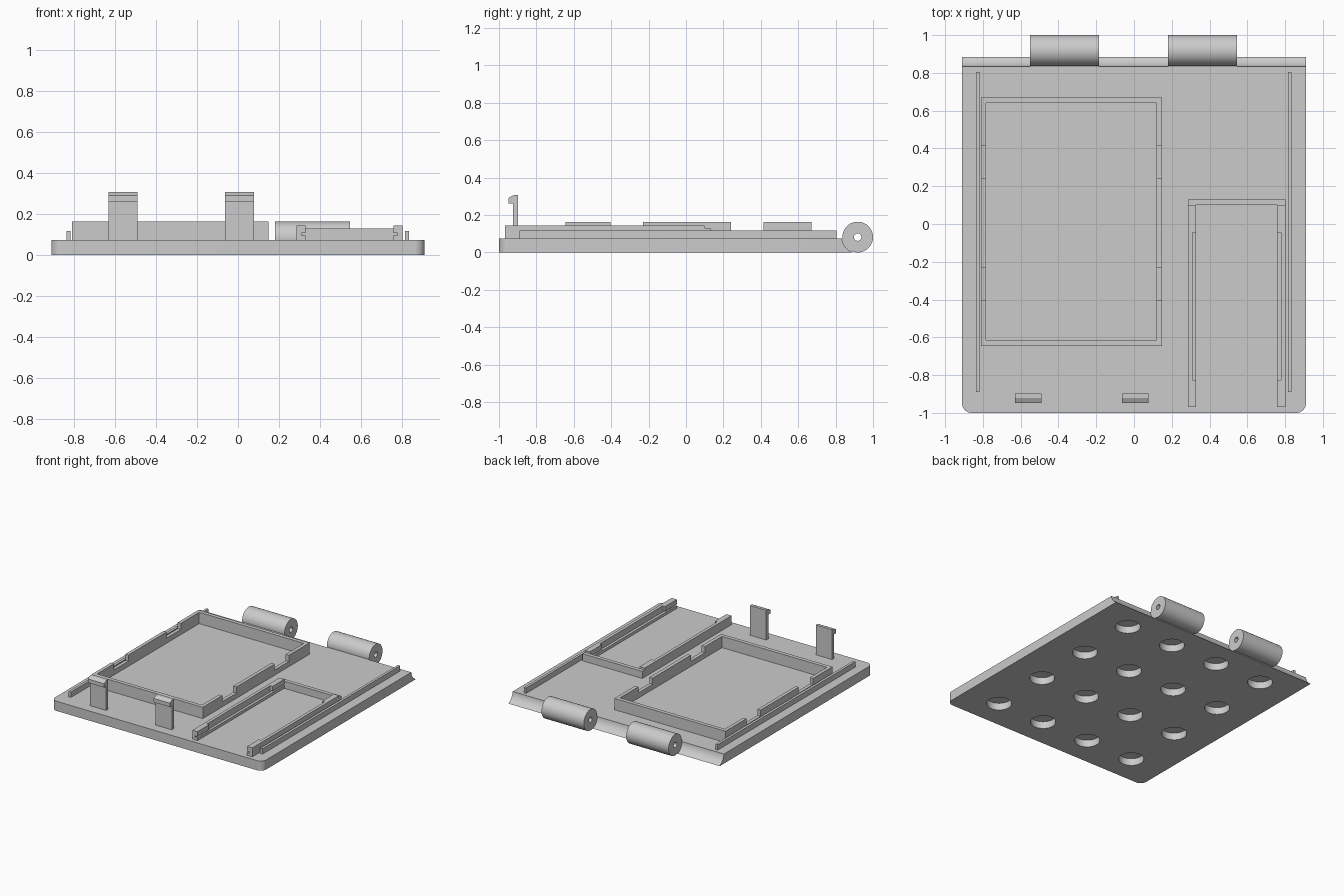
import bpy, bmesh, math
from mathutils import Matrix, Vector

cube = bpy.data.objects.get("Cube")
if cube:
    bpy.data.objects.remove(cube, do_unlink=True)

grey = bpy.data.materials.new("plain grey")
grey.use_nodes = True
grey.diffuse_color = (0.6, 0.6, 0.6, 1)
grey.node_tree.nodes["Principled BSDF"].inputs["Base Color"].default_value = (0.6, 0.6, 0.6, 1)

TOP = 0.075                        # upper face of the plate
HINGE_Y, HINGE_Z, HINGE_R = 0.918, 0.082, 0.082


def finish(name, bm):
    bmesh.ops.recalc_face_normals(bm, faces=bm.faces)
    mesh = bpy.data.meshes.new(name)
    bm.to_mesh(mesh)
    bm.free()
    mesh.materials.append(grey)
    obj = bpy.data.objects.new(name, mesh)
    bpy.context.collection.objects.link(obj)
    return obj


def extrude_x(name, profile, x0, x1):
    """Extrude a (y, z) outline from x0 to x1."""
    bm = bmesh.new()
    face = bm.faces.new([bm.verts.new((x0, y, z)) for y, z in profile])
    new = bmesh.ops.extrude_face_region(bm, geom=[face])["geom"]
    bmesh.ops.translate(bm, vec=(x1 - x0, 0, 0),
                        verts=[v for v in new if isinstance(v, bmesh.types.BMVert)])
    return finish(name, bm)


def box(name, x0, x1, y0, y1, z0, z1):
    return extrude_x(name, [(y0, z0), (y1, z0), (y1, z1), (y0, z1)], x0, x1)


def cylinder(name, radius, depth, centre, along_x=False, sides=48):
    bm = bmesh.new()
    turn = Matrix.Rotation(math.pi / 2, 4, "Y") if along_x else Matrix()
    bmesh.ops.create_cone(bm, cap_ends=True, segments=sides, radius1=radius, radius2=radius,
                          depth=depth, matrix=Matrix.Translation(Vector(centre)) @ turn)
    return finish(name, bm)


def cut(obj, cutters):
    """Subtract the cutters, bake the result and delete the cutters."""
    for c in cutters:
        mod = obj.modifiers.new("cut", "BOOLEAN")
        mod.operation, mod.solver, mod.object = "DIFFERENCE", "EXACT", c
    graph = bpy.context.evaluated_depsgraph_get()
    mesh = bpy.data.meshes.new_from_object(obj.evaluated_get(graph))
    obj.modifiers.clear()
    obj.data = mesh
    for c in cutters:
        bpy.data.objects.remove(c, do_unlink=True)


def smooth(obj):
    bpy.ops.object.select_all(action="DESELECT")
    obj.select_set(True)
    bpy.context.view_layer.objects.active = obj
    bpy.ops.object.shade_smooth_by_angle(angle=math.radians(30))


# Plate with a hollow back edge that clears the hinge barrels
gap = HINGE_R + 0.003
start, end = math.radians(184.5), math.radians(247)
arc = [(HINGE_Y + gap * math.cos(a), HINGE_Z + gap * math.sin(a))
       for a in [end + (start - end) * i / 10 for i in range(11)]]
arc[0], arc[-1] = (arc[0][0], 0), (arc[-1][0], TOP)
plate = extrude_x("plate", [(-1, 0)] + arc + [(-1, TOP)], -0.91, 0.91)

# Rounded front corners
bm = bmesh.new()
bm.from_mesh(plate.data)
corners = [e for e in bm.edges if all(v.co.y < -0.99 for v in e.verts)
           and abs(e.verts[0].co.x - e.verts[1].co.x) < 0.01]
bmesh.ops.bevel(bm, geom=corners, offset=0.05, segments=8, profile=0.5, affect="EDGES")
bm.to_mesh(plate.data)
bm.free()

# Blind round pockets in the underside
cut(plate, [cylinder("pocket_cutter", 0.09, 0.11, (-0.618 + 0.412 * i, -0.767 + 0.478 * j, 0))
            for i in range(4) for j in range(4)])
smooth(plate)

# Hinge barrels with a pin hole, joined to the plate by a web
for side, x0, x1 in (("right", -0.55, -0.185), ("left", 0.18, 0.545)):
    mid = ((x0 + x1) / 2, HINGE_Y, HINGE_Z)
    barrel = cylinder("hinge_barrel_" + side, HINGE_R, x1 - x0, mid, True)
    web = box("hinge_web_" + side, x0, x1, 0.82, 0.885, 0, TOP)
    hole = cylinder("pin_cutter", 0.02, 1, mid, True, 24)
    cut(barrel, [hole])
    smooth(barrel)

# Shallow tray frame: plain end walls, notched side walls
RIM, LOW = 0.163, 0.115
for name, y0, y1 in (("front", -0.645, -0.615), ("back", 0.64, 0.67)):
    box("tray_wall_" + name, -0.81, 0.148, y0, y1, TOP, RIM)
notched = [(-0.615, TOP), (0.64, TOP), (0.64, RIM)]
for y0, y1 in ((0.24, 0.415), (-0.405, -0.23)):
    notched += [(y1, RIM), (y1, LOW), (y0, LOW), (y0, RIM)]
notched.append((-0.615, RIM))
for name, x0, x1 in (("right", -0.81, -0.783), ("left", 0.12, 0.148)):
    extrude_x("tray_wall_" + name, notched, x0, x1)

# Thin ribs along both sides
for name, x in (("right", -0.837), ("left", 0.814)):
    box("side_rib_" + name, x, x + 0.02, -0.89, 0.805, TOP, 0.117)

# Slide channel: two rails with a ledge and end lips, closed by a stop bar
CENTRE = 0.543
for name, s in (("right", -1), ("left", 1)):
    def rail(part, outer, inner, y0, y1, z0, z1):
        xs = sorted((CENTRE + s * outer, CENTRE + s * inner))
        box(part + "_" + name, xs[0], xs[1], y0, y1, z0, z1)
    rail("rail_wall", 0.258, 0.234, -0.968, 0.1, TOP, 0.145)
    rail("rail_ledge", 0.234, 0.214, -0.968, 0.1, TOP, 0.097)
    for end_name, y0, y1 in (("front", -0.968, -0.825), ("back", -0.045, 0.1)):
        rail("rail_lip_" + end_name, 0.234, 0.214, y0, y1, 0.107, 0.145)
box("stop_bar", 0.285, 0.801, 0.1, 0.13, TOP, 0.13)

# Upright snap clips with a hook facing forward
hook = [(-0.897, TOP), (-0.897, 0.307), (-0.92, 0.307), (-0.948, 0.292),
        (-0.948, 0.262), (-0.924, 0.262), (-0.924, TOP)]
for name, x in (("right", -0.63), ("left", -0.063)):
    extrude_x("snap_clip_" + name, hook, x, x + 0.14)
